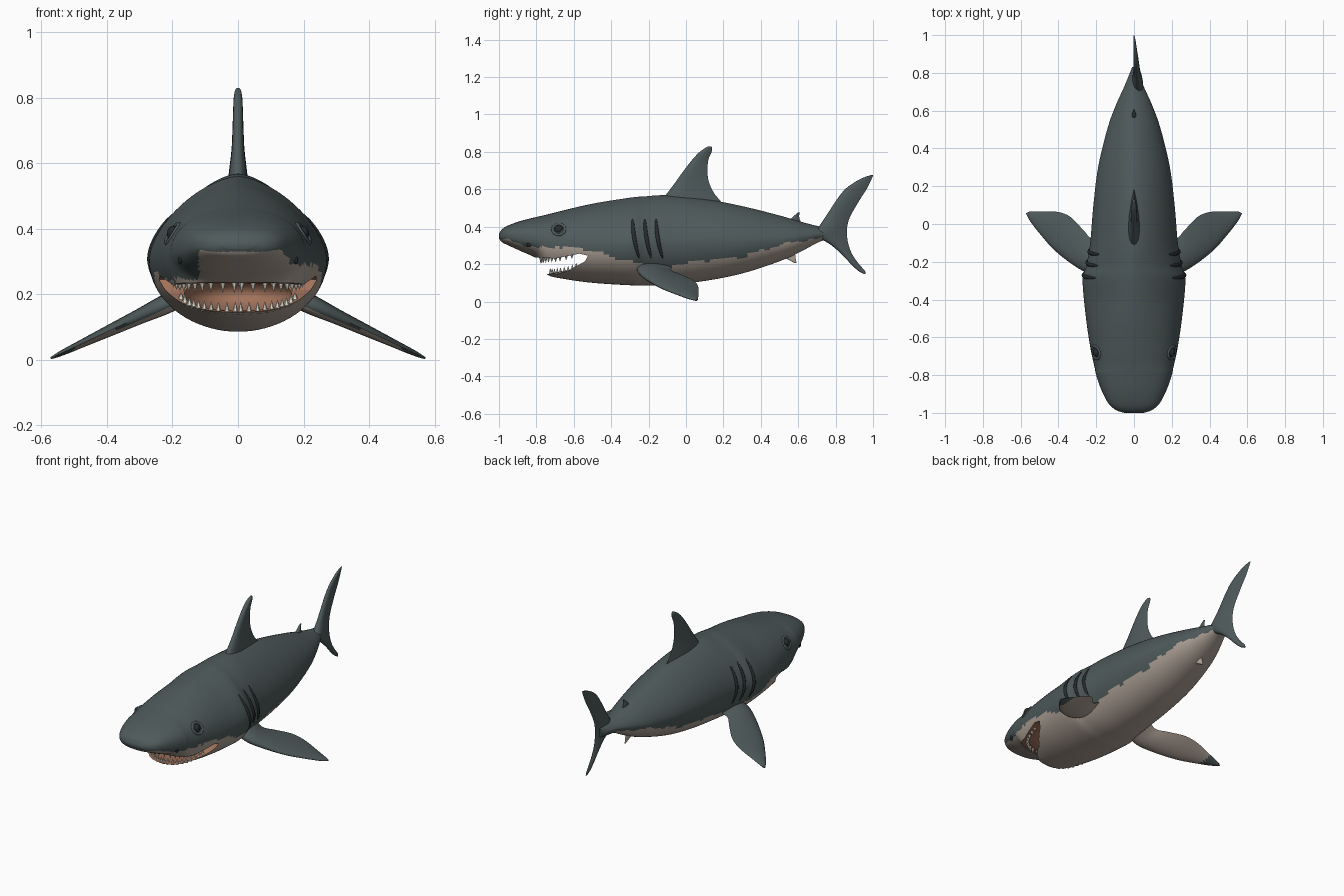
import bpy, bmesh, math
from mathutils import Vector

if "Cube" in bpy.data.objects:
    bpy.data.objects.remove(bpy.data.objects["Cube"])


def mat(name, r, g, b):
    m = bpy.data.materials.new(name)
    m.diffuse_color = (r, g, b, 1)
    m.use_nodes = True
    m.node_tree.nodes["Principled BSDF"].inputs["Base Color"].default_value = m.diffuse_color
    return m


SLATE = mat("slate_skin", 0.078, 0.102, 0.104)
BELLY = mat("pale_belly", 0.42, 0.355, 0.305)
MOUTH = mat("mouth_lining", 0.36, 0.17, 0.105)
TOOTH = mat("tooth_ivory", 0.72, 0.68, 0.6)
DARK = mat("dark_detail", 0.02, 0.024, 0.026)


def smooth(rows, k):
    """Catmull-Rom interpolation through rows of numbers."""
    out = []
    for i in range(len(rows) - 1):
        p = [rows[max(0, min(len(rows) - 1, i + d))] for d in (-1, 0, 1, 2)]
        for s in range(k):
            t = s / k
            out.append([b + .5 * t * (c - a + t * (2*a - 5*b + 4*c - d + t * (3*(b - c) + d - a)))
                        for a, b, c, d in zip(*p)])
    return out + [list(rows[-1])]


def lerp_table(table, y):
    for a, b in zip(table, table[1:]):
        if y <= b[0]:
            t = max(0, (y - a[0]) / (b[0] - a[0]))
            return [p + (q - p) * t for p, q in zip(a, b)]
    return list(table[-1])


def finish(bm, name, mats, rule=None, mirror=False, angle=50):
    bmesh.ops.recalc_face_normals(bm, faces=bm.faces)
    bm.normal_update()
    for f in bm.faces:
        if rule:
            f.material_index = rule(f.calc_center_median(), f.normal)
    me = bpy.data.meshes.new(name)
    bm.to_mesh(me)
    bm.free()
    for m in mats:
        me.materials.append(m)
    me.shade_smooth()
    me.set_sharp_from_angle(angle=math.radians(angle))
    ob = bpy.data.objects.new(name, me)
    bpy.context.collection.objects.link(ob)
    if mirror:
        ob.modifiers.new("mirror", 'MIRROR')
    return ob


def add_loft(bm, rings):
    vs = [[bm.verts.new(p) for p in r] for r in rings]
    n = len(vs[0])
    for a, b in zip(vs, vs[1:]):
        for j in range(n):
            bm.faces.new((a[j], a[(j + 1) % n], b[(j + 1) % n], b[j]))
    bm.faces.new(vs[0])
    bm.faces.new(vs[-1])


# Body stations: y, top z, widest z, bottom z, half width
BODY = smooth([
    (-1.0, .36, .35, .338, .05), (-.985, .385, .35, .318, .095), (-.95, .407, .35, .30, .135),
    (-.88, .432, .34, .268, .172), (-.80, .452, .33, .23, .20), (-.765, .46, .322, .175, .207),
    (-.735, .467, .315, .14, .214), (-.66, .486, .31, .122, .23), (-.5, .523, .30, .10, .254),
    (-.3, .555, .305, .087, .272), (-.22, .562, .307, .086, .252), (-.1, .568, .31, .088, .232),
    (.1, .548, .315, .11, .215), (.3, .51, .32, .15, .19), (.5, .46, .33, .215, .142),
    (.62, .425, .345, .27, .10), (.72, .40, .36, .322, .055), (.78, .393, .36, .327, .03),
    (.83, .388, .36, .333, .01)], 7)


def powers(y):
    up = 1.62 + .75 * max(0, min(1, (-.4 - y) / .5))
    low = 2 + .4 * max(0, min(1, (-.75 - y) / .15))
    return up, low


def ring(row, n=80):
    y, zt, zm, zb, w = row
    up, low = powers(y)
    pts = []
    for i in range(n):
        a = 2 * math.pi * i / n
        c, s = math.cos(a), math.sin(a)
        e = 2 / (up if s > 0 else low)
        h = (zt - zm) if s > 0 else (zm - zb)
        pts.append((math.copysign(w * abs(c) ** e, c), y, zm + math.copysign(h * abs(s) ** e, s)))
    return pts


def skin_x(y, z):
    """Half width of the body surface at a given y and z."""
    _, zt, zm, zb, w = lerp_table(BODY, y)
    up, low = powers(y)
    v, p = ((z - zm) / (zt - zm), up) if z > zm else ((zm - z) / (zm - zb), low)
    return w * max(0, 1 - v ** p) ** (1 / p)


# Height of the border between dark back and pale belly
BORDER = [(-1, .335), (-.9, .315), (-.8, .285), (-.7, .295), (-.55, .285), (-.45, .255),
          (-.3, .215), (-.15, .178), (0, .205), (.3, .24), (.45, .29), (.62, .325), (.74, .338)]


def body_rule(c, n):
    z = lerp_table(BORDER, c.y)[1] + .006 * math.sin(38 * c.y) + .004 * math.sin(97 * c.y)
    if c.x < -.12 and c.y < -.55:
        z -= .045
    return 1 if c.z < z and c.y < .74 else 0


bm = bmesh.new()
add_loft(bm, [ring(r) for r in BODY])
body = finish(bm, "body", [SLATE, BELLY, MOUTH], body_rule)

# Open mouth: a gape wedge plus a rounded throat cut from the body
wedge = [(-.92, .13), (-.74, .146), (-.62, .17), (-.54, .215), (-.525, .245), (-.57, .256),
         (-.7, .23), (-.8, .236), (-.92, .22)]
bm = bmesh.new()
add_loft(bm, [[(x, y, z) for y, z in wedge] for x in (-.4, .4)])
gape = finish(bm, "gape_cutter", [SLATE, BELLY, MOUTH], lambda c, n: 2)
bm = bmesh.new()
bmesh.ops.create_uvsphere(bm, u_segments=40, v_segments=24, radius=1)
for v in bm.verts:
    v.co = Vector((v.co.x * .165, -.58 + v.co.y * .2, .2 + v.co.z * .07))
throat = finish(bm, "throat_cutter", [SLATE, BELLY, MOUTH], lambda c, n: 2)
bpy.context.view_layer.objects.active = body
for cutter in (gape, throat):
    md = body.modifiers.new("cut", 'BOOLEAN')
    md.operation, md.solver, md.object = 'DIFFERENCE', 'EXACT', cutter
    bpy.ops.object.modifier_apply(modifier=md.name)
    bpy.data.objects.remove(cutter)
body.data.set_sharp_from_angle(angle=math.radians(45))


# Teeth along both lips
def teeth(name, path, length, count):
    bm = bmesh.new()
    pts = smooth(path, 12)
    for i in range(count):
        q = (i + .5) / count * (len(pts) - 1)
        k = int(q)
        p = Vector(pts[k]).lerp(Vector(pts[min(k + 1, len(pts) - 1)]), q - k)
        L = length * (1 - .45 * i / count)
        base = [bm.verts.new(p + Vector((.011 * math.cos(a), .011 * math.sin(a), -.2 * L)))
                for a in [j * math.pi / 3 for j in range(6)]]
        tip = bm.verts.new(p + Vector((0, 0, L)))
        bm.faces.new(base)
        for j in range(6):
            bm.faces.new((base[j], base[(j + 1) % 6], tip))
    finish(bm, name, [TOOTH], mirror=True, angle=30)


teeth("upper_teeth", [(0, -.778, .236), (.09, -.768, .235), (.15, -.735, .233),
                      (.185, -.68, .235), (.205, -.6, .25)], -.034, 11)
teeth("lower_teeth", [(0, -.728, .145), (.06, -.715, .147), (.112, -.68, .156),
                      (.148, -.63, .168), (.178, -.58, .19)], .034, 10)


# Fins: lofted wing sections (leading edge, trailing edge, half thickness)
def fin(name, rows, normal, mats, rule=None, mirror=False):
    cs = [0, .03, .1, .2, .35, .55, .8, 1]
    walk = [(c, 1) for c in cs] + [(c, -1) for c in cs[-2:0:-1]]
    rings = []
    for r in smooth(rows, 5):
        a, b, t = Vector(r[:3]), Vector(r[3:6]), max(r[6], .002)
        rings.append([a.lerp(b, c) + Vector(normal) * (s * t * 2.6 * math.sqrt(c) * (1 - c))
                      for c, s in walk])
    bm = bmesh.new()
    add_loft(bm, rings)
    return finish(bm, name, mats, rule, mirror, 60)


def upright(rows, skew=0):
    """Rows of z, leading y, trailing y, half thickness."""
    return [(skew * (1 - a), a, z, skew * (1 - b), b, z, t) for z, a, b, t in rows]


fin("dorsal_fin", upright([
    (.48, -.16, .22, .032), (.53, -.14, .19, .032), (.58, -.1, .15, .027), (.64, -.055, .122, .02),
    (.70, -.012, .115, .017), (.76, .035, .12, .015), (.80, .073, .137, .013),
    (.822, .105, .14, .009), (.83, .12, .132, .004)]), (1, 0, 0), [SLATE])
fin("tail_fin", upright([
    (.148, .95, .96, .004), (.165, .92, .956, .007), (.20, .882, .925, .011), (.25, .835, .89, .014),
    (.30, .778, .87, .018), (.34, .715, .862, .024), (.37, .69, .86, .028), (.40, .71, .862, .026),
    (.44, .737, .872, .02), (.49, .77, .897, .017), (.55, .81, .933, .015), (.60, .85, .965, .012),
    (.64, .905, .985, .009), (.665, .955, .997, .006), (.676, .99, 1.0, .003)], .08),
    (1, 0, 0), [SLATE])
fin("second_dorsal_fin", upright([
    (.41, .53, .62, .014), (.44, .56, .608, .011), (.46, .58, .605, .008), (.477, .60, .61, .004)]),
    (1, 0, 0), [SLATE])
fin("anal_fin", upright([
    (.29, .46, .585, .014), (.25, .50, .584, .011), (.225, .545, .587, .008), (.205, .582, .592, .004)]),
    (1, 0, 0), [BELLY])

# Pectoral fins, pale beneath with dark tips
PEC = [(.15, -.25, .15, -.06, .03), (.23, -.262, .22, -.08, .03), (.31, -.225, .27, -.03, .024),
       (.42, -.14, .34, .04, .018), (.50, -.05, .41, .065, .013), (.55, .015, .49, .066, .009),
       (.572, .055, .556, .065, .004)]
drop = lambda x: .17 - .47 * (x - .22)
fin("pectoral_fins", [(a, b, drop(a), c, d, drop(c), t) for a, b, c, d, t in PEC], (.42, 0, .9),
    [SLATE, BELLY], lambda c, n: 1 if n.z < -.7 and c.x < .5 else 0, True)

# Gill slits: three curved grooves on each side
bm = bmesh.new()
for y0 in (-.285, -.22, -.16):
    rings = []
    for i in range(15):
        t = i / 14
        z = .445 - .215 * t
        y = y0 + .035 * t * t
        r = .002 + .009 * math.sin(math.pi * t) ** .5 if 0 < i < 14 else .001
        x = skin_x(y, z)
        rings.append([(x + .8 * r * math.cos(a), y + r * math.sin(a), z)
                      for a in [k * math.pi / 4 for k in range(8)]])
    add_loft(bm, rings)
finish(bm, "gill_slits", [DARK], mirror=True)


# Eyes and nostrils
def bead(name, y, z, size, inset, m):
    bm = bmesh.new()
    bmesh.ops.create_uvsphere(bm, u_segments=20, v_segments=12, radius=1)
    x = skin_x(y, z) - inset
    for v in bm.verts:
        v.co = Vector((x + v.co.x * size[0], y + v.co.y * size[1], z + v.co.z * size[2]))
    finish(bm, name, [m], mirror=True)


bead("eyes", -.68, .385, (.02, .024, .024), .008, DARK)
bead("nostrils", -.84, .305, (.006, .012, .014), .001, DARK)

# Eyelid rims
bm = bmesh.new()
rings = []
for i in range(24):
    a = 2 * math.pi * i / 24
    y, z = -.68 + .033 * math.cos(a), .385 + .028 * math.sin(a)
    x = skin_x(y, z) - .002
    rings.append([(x + .008 * math.sin(b), y + .008 * math.cos(b) * math.cos(a),
                   z + .008 * math.cos(b) * math.sin(a))
                  for b in [k * math.pi / 4 for k in range(8)]])
add_loft(bm, rings + rings[:1])
finish(bm, "eyelids", [SLATE], mirror=True)
